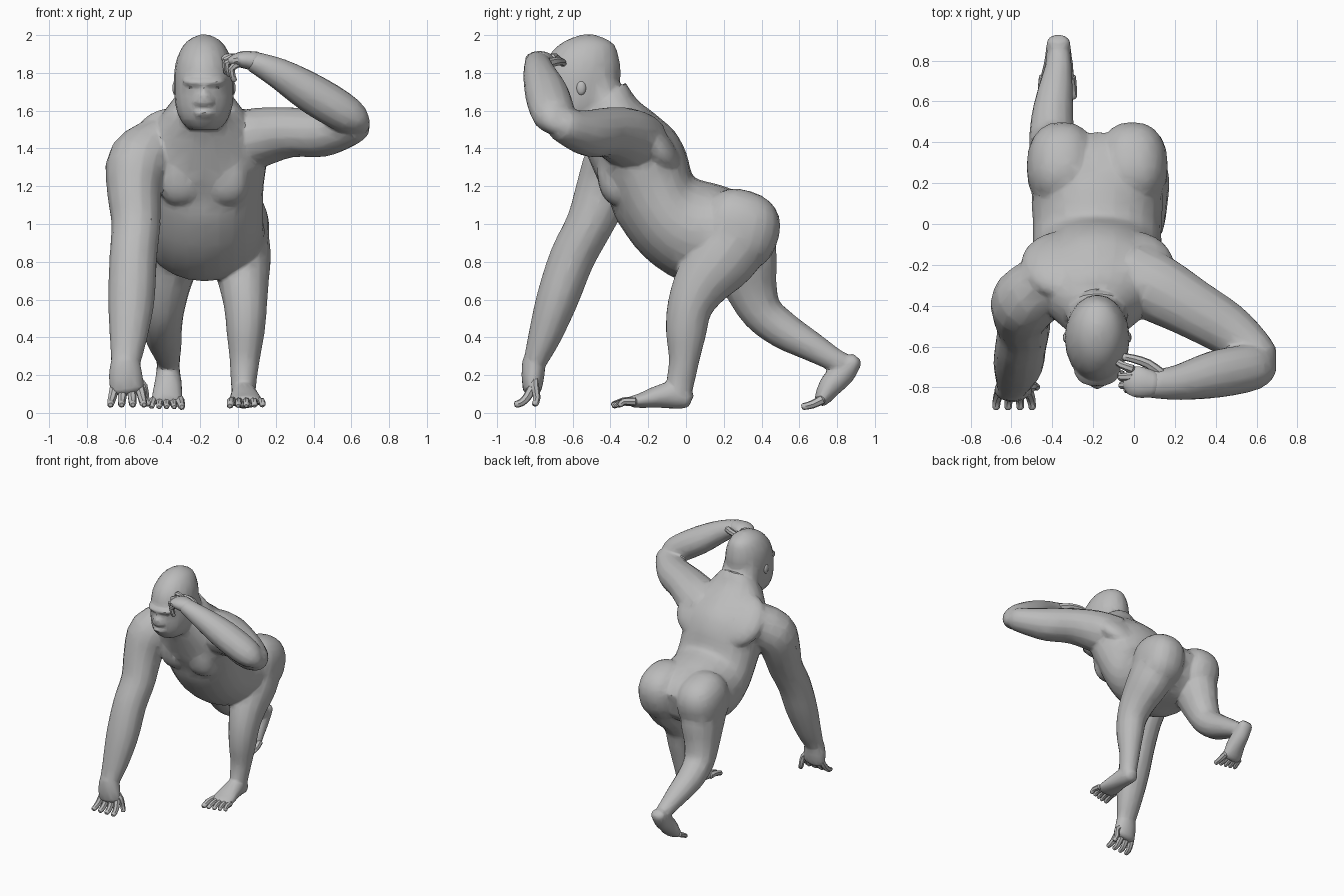
import bpy, bmesh, math
from mathutils import Vector

fur = bpy.data.materials.new("grey_fur")
fur.diffuse_color = (0.5, 0.5, 0.5, 1)
CX = -0.18  # body centre line


def shade(ob, angle=40):
    bpy.ops.object.select_all(action='DESELECT')
    ob.select_set(True)
    bpy.context.view_layer.objects.active = ob
    bpy.ops.object.shade_smooth_by_angle(angle=math.radians(angle))


def finish(name, bm):
    bmesh.ops.recalc_face_normals(bm, faces=bm.faces)
    me = bpy.data.meshes.new(name)
    bm.to_mesh(me)
    bm.free()
    me.materials.append(fur)
    ob = bpy.data.objects.new(name, me)
    bpy.context.collection.objects.link(ob)
    shade(ob)
    return ob


def catmull(a, b, c, d, t):
    return 0.5 * (2*b + (c - a)*t + (2*a - 5*b + 4*c - d)*t*t + (3*b - a - 3*c + d)*t**3)


def smooth_rows(rows, steps):
    """Curved in-between rows through the given rows of numbers."""
    out = []
    n = len(rows)
    for i in range(n - 1):
        q = [rows[max(i-1, 0)], rows[i], rows[i+1], rows[min(i+2, n-1)]]
        for s in range(steps):
            out.append([catmull(*v, s / steps) for v in zip(*q)])
    return out + [list(rows[-1])]


def loft(name, rings, sides=16):
    """Skin over rings of (centre, half width vector, half depth vector)."""
    bm = bmesh.new()
    loops = []
    for c, u, v in rings:
        loops.append([bm.verts.new(c + u*math.cos(a) + v*math.sin(a))
                      for a in (2*math.pi*k/sides for k in range(sides))])
    for p, q in zip(loops, loops[1:]):
        for k in range(sides):
            j = (k + 1) % sides
            bm.faces.new((p[k], p[j], q[j], q[k]))
    bm.faces.new(loops[0])
    bm.faces.new(loops[-1])
    return finish(name, bm)


def limb(name, pts, ref=(1, 0, 0), sides=14, steps=3):
    """Round-ended tube through (x, y, z, half width, half depth)."""
    rows = smooth_rows(pts, steps)
    ref = Vector(ref)
    rings = []
    for i, r in enumerate(rows):
        t = (Vector(rows[min(i+1, len(rows)-1)][:3]) - Vector(rows[max(i-1, 0)][:3])).normalized()
        u = (ref - t*ref.dot(t)).normalized()
        c, v = Vector(r[:3]), t.cross(u)
        ring = (c, u*r[3], v*r[4])
        if i == 0:
            rings.append((c - t*r[4]*0.45, ring[1]*0.6, ring[2]*0.6))
        rings.append(ring)
        if i == len(rows) - 1:
            rings.append((c + t*r[4]*0.45, ring[1]*0.6, ring[2]*0.6))
    return loft(name, rings, sides)


def digit(name, pts, r, ref=(1, 0, 0)):
    n = len(pts) - 1
    limb(name, [(*p, r*(1 - 0.3*i/n), r*(1 - 0.3*i/n)) for i, p in enumerate(pts)], ref, 7, 2)


def blob(name, loc, rad, tilt=0, seg=18, power=1):
    """Ellipsoid, boxier when power is below one."""
    bm = bmesh.new()
    bmesh.ops.create_uvsphere(bm, u_segments=seg, v_segments=seg*2//3, radius=1)
    ca, sa = math.cos(tilt), math.sin(tilt)
    for v in bm.verts:
        x, y, z = (math.copysign(abs(v.co[i])**power, v.co[i])*rad[i] for i in range(3))
        v.co = Vector((x, y*ca - z*sa, y*sa + z*ca)) + Vector(loc)
    return finish(name, bm)


# Torso: back point (y, z), belly point (y, z), half width
torso = [(0.45, 1.03, 0.40, 0.84, 0.15), (0.36, 1.13, 0.28, 0.74, 0.27),
         (0.20, 1.20, 0.11, 0.71, 0.32), (0.07, 1.235, -0.04, 0.705, 0.315),
         (0.03, 1.27, -0.22, 0.825, 0.315), (0.00, 1.38, -0.355, 1.00, 0.315),
         (-0.06, 1.49, -0.41, 1.13, 0.33), (-0.16, 1.58, -0.47, 1.24, 0.33),
         (-0.26, 1.66, -0.53, 1.38, 0.25), (-0.32, 1.75, -0.59, 1.51, 0.165)]
body = [loft("torso", [(Vector((CX, (a + c)/2, (b + d)/2)), Vector((w, 0, 0)),
                        Vector((0, (a - c)/2, (b - d)/2)))
                       for a, b, c, d, w in smooth_rows(torso, 3)], 24)]

# Paired muscles
for s, side in ((-1, "right"), (1, "left")):
    body += [blob(side + "_buttock", (CX + s*0.172, 0.28, 0.97), (0.174, 0.215, 0.212), -0.3, 20, 0.86),
             blob(side + "_chest", (CX + s*0.122, -0.345, 1.26), (0.124, 0.125, 0.165), 0.15, 20, 0.8),
             blob(side + "_shoulder_blade", (CX + s*0.16, -0.2, 1.44), (0.215, 0.1, 0.22), 0.75)]
body.append(limb("shoulders", [(-0.46, -0.29, 1.42, 0.12, 0.13), (CX, -0.28, 1.48, 0.13, 0.14),
                               (0.08, -0.29, 1.45, 0.14, 0.14)], (0, 0, 1)))
body.append(limb("neck", [(CX, -0.33, 1.52, 0.2, 0.13), (CX, -0.43, 1.64, 0.158, 0.12),
                          (CX, -0.49, 1.8, 0.14, 0.12)]))

# Head: height, centre y, half width, half depth
head = [(1.50, -0.59, 0.08, 0.11), (1.55, -0.595, 0.125, 0.16), (1.63, -0.575, 0.152, 0.2),
        (1.72, -0.565, 0.158, 0.21), (1.80, -0.555, 0.158, 0.21), (1.88, -0.545, 0.143, 0.19),
        (1.95, -0.525, 0.107, 0.145), (1.985, -0.52, 0.065, 0.085), (2.003, -0.515, 0.02, 0.03)]
body.append(loft("head", [(Vector((CX, y, z)), Vector((w, 0, 0)), Vector((0, d, 0)))
                          for z, y, w, d in smooth_rows(head, 2)], 20))

# Face
body += [blob("brow", (CX, -0.705, 1.757), (0.118, 0.092, 0.028), 0.12, 16, 0.85),
         blob("muzzle", (CX, -0.735, 1.648), (0.068, 0.072, 0.034), 0, 14),
         blob("lower_jaw", (CX, -0.72, 1.588), (0.07, 0.072, 0.03), 0, 14),
         blob("nose", (CX, -0.775, 1.678), (0.04, 0.036, 0.024), 0, 10),
         blob("nose_bridge", (CX, -0.76, 1.715), (0.02, 0.034, 0.045), 0, 10)]
for s, side in ((-1, "right"), (1, "left")):
    blob(side + "_eye", (CX + s*0.056, -0.744, 1.722), (0.026, 0.018, 0.009), 0, 10)
    blob(side + "_ear", (CX + s*0.154, -0.555, 1.72), (0.014, 0.026, 0.038), 0, 10)

# Planted right arm
body.append(limb("right_arm", [
    (-0.40, -0.27, 1.43, 0.15, 0.15), (-0.525, -0.37, 1.33, 0.168, 0.168),
    (-0.55, -0.435, 1.18, 0.145, 0.152), (-0.54, -0.51, 1.0, 0.13, 0.128),
    (-0.555, -0.603, 0.82, 0.126, 0.122), (-0.565, -0.682, 0.6, 0.124, 0.113),
    (-0.58, -0.75, 0.4, 0.1, 0.088), (-0.595, -0.80, 0.27, 0.078, 0.062)]))
body.append(limb("right_palm", [(-0.595, -0.805, 0.28, 0.076, 0.062), (-0.595, -0.81, 0.2, 0.09, 0.062),
                                (-0.585, -0.815, 0.12, 0.092, 0.05)]))
for i in range(4):
    x = -0.655 + i*0.045
    digit("right_finger_%d" % (i + 1), [(x, -0.815, 0.13), (x - 0.01 + i*0.007, -0.84, 0.085),
          (x - 0.018 + i*0.012, -0.87, 0.055), (x - 0.02 + i*0.014, -0.90, 0.045)], 0.026)
digit("right_thumb", [(-0.54, -0.80, 0.18), (-0.50, -0.80, 0.14), (-0.49, -0.79, 0.08),
                      (-0.475, -0.80, 0.045)], 0.025, (0, 1, 0))

# Raised left arm, upper part then forearm
UP = (0, 0, 1)
body.append(limb("left_upper_arm", [
    (-0.02, -0.25, 1.42, 0.17, 0.17), (0.12, -0.32, 1.46, 0.158, 0.168),
    (0.28, -0.41, 1.485, 0.133, 0.148), (0.45, -0.51, 1.48, 0.125, 0.132),
    (0.57, -0.605, 1.505, 0.102, 0.108), (0.63, -0.665, 1.53, 0.088, 0.088)], UP))
body.append(limb("left_forearm", [
    (0.642, -0.67, 1.52, 0.062, 0.08), (0.58, -0.70, 1.575, 0.1, 0.115),
    (0.40, -0.735, 1.685, 0.107, 0.118), (0.22, -0.775, 1.795, 0.083, 0.088),
    (0.08, -0.785, 1.86, 0.056, 0.068)], UP))
limb("left_palm", [(0.10, -0.785, 1.86, 0.052, 0.064), (0.03, -0.775, 1.87, 0.046, 0.078),
                   (-0.015, -0.765, 1.865, 0.035, 0.07)], UP)
fingers = [((-0.01, -0.71, 1.88), (-0.06, -0.69, 1.885), (-0.10, -0.66, 1.85)),
           ((-0.01, -0.745, 1.88), (-0.065, -0.75, 1.87), (-0.06, -0.73, 1.80)),
           ((-0.01, -0.78, 1.87), (-0.06, -0.79, 1.85), (-0.045, -0.775, 1.79)),
           ((-0.00, -0.81, 1.85), (-0.035, -0.81, 1.82), (-0.02, -0.80, 1.76))]
for i, path in enumerate(fingers):
    digit("left_finger_%d" % (i + 1), path, 0.022, (0, 1, 0.3))
digit("left_thumb", [(0.13, -0.73, 1.85), (0.07, -0.685, 1.86), (0.0, -0.66, 1.86),
                     (-0.05, -0.65, 1.85)], 0.026, UP)

# Forward left leg
body.append(limb("left_leg", [
    (-0.005, 0.27, 0.94, 0.168, 0.20), (0.015, 0.19, 0.82, 0.16, 0.188),
    (0.03, 0.085, 0.69, 0.134, 0.153), (0.04, 0.02, 0.56, 0.114, 0.122),
    (0.04, 0.0, 0.42, 0.1, 0.108), (0.035, -0.01, 0.28, 0.08, 0.082),
    (0.03, -0.03, 0.16, 0.068, 0.074), (0.03, -0.035, 0.09, 0.064, 0.062)]))
body.append(limb("left_foot", [
    (0.03, 0.005, 0.072, 0.058, 0.056), (0.03, -0.06, 0.095, 0.067, 0.075),
    (0.035, -0.15, 0.085, 0.077, 0.06), (0.04, -0.24, 0.065, 0.09, 0.04),
    (0.04, -0.29, 0.06, 0.087, 0.03)]))
for i in range(5):
    x, end = -0.03 + i*0.037, -0.385 + 0.012*max(i - 1, 0)
    digit("left_toe_%d" % (i + 1), [(x, -0.27, 0.06), (x + (i - 2)*0.004, -0.33, 0.06),
          (x + (i - 2)*0.006, end, 0.04)], 0.027 if i == 0 else 0.022)

# Trailing right leg, heel lifted
body.append(limb("right_leg", [
    (-0.355, 0.27, 0.94, 0.168, 0.2), (-0.365, 0.31, 0.8, 0.157, 0.178),
    (-0.385, 0.345, 0.66, 0.13, 0.142), (-0.4, 0.405, 0.53, 0.114, 0.112),
    (-0.4, 0.52, 0.435, 0.104, 0.1), (-0.385, 0.65, 0.36, 0.087, 0.082),
    (-0.37, 0.77, 0.29, 0.066, 0.064), (-0.37, 0.83, 0.26, 0.062, 0.058)]))
body.append(limb("right_foot", [
    (-0.37, 0.893, 0.28, 0.058, 0.045), (-0.37, 0.835, 0.215, 0.064, 0.066),
    (-0.37, 0.77, 0.15, 0.074, 0.064), (-0.375, 0.73, 0.09, 0.082, 0.049),
    (-0.375, 0.71, 0.06, 0.082, 0.036)]))
for i in range(5):
    x = -0.31 - i*0.034
    digit("right_toe_%d" % (i + 1), [(x, 0.72, 0.07), (x + (2 - i)*0.004, 0.67, 0.045),
          (x + (2 - i)*0.006, 0.62 + 0.008*i, 0.033)], 0.026 if i == 0 else 0.021)

# Fuse the large masses into one continuous skin
bpy.ops.object.select_all(action='DESELECT')
for ob in body:
    ob.select_set(True)
bpy.context.view_layer.objects.active = body[0]
bpy.ops.object.join()
skin = body[0]
skin.name = "body"
fuse = skin.modifiers.new("fuse", 'REMESH')
fuse.mode, fuse.voxel_size = 'VOXEL', 0.01
relax = skin.modifiers.new("relax", 'SMOOTH')
relax.factor, relax.iterations = 0.5, 6
simplify = skin.modifiers.new("simplify", 'DECIMATE')
simplify.ratio = 0.06
for m in ("fuse", "relax", "simplify"):
    bpy.ops.object.modifier_apply(modifier=m)
skin.data.materials.clear()
skin.data.materials.append(fur)
shade(skin, 35)
